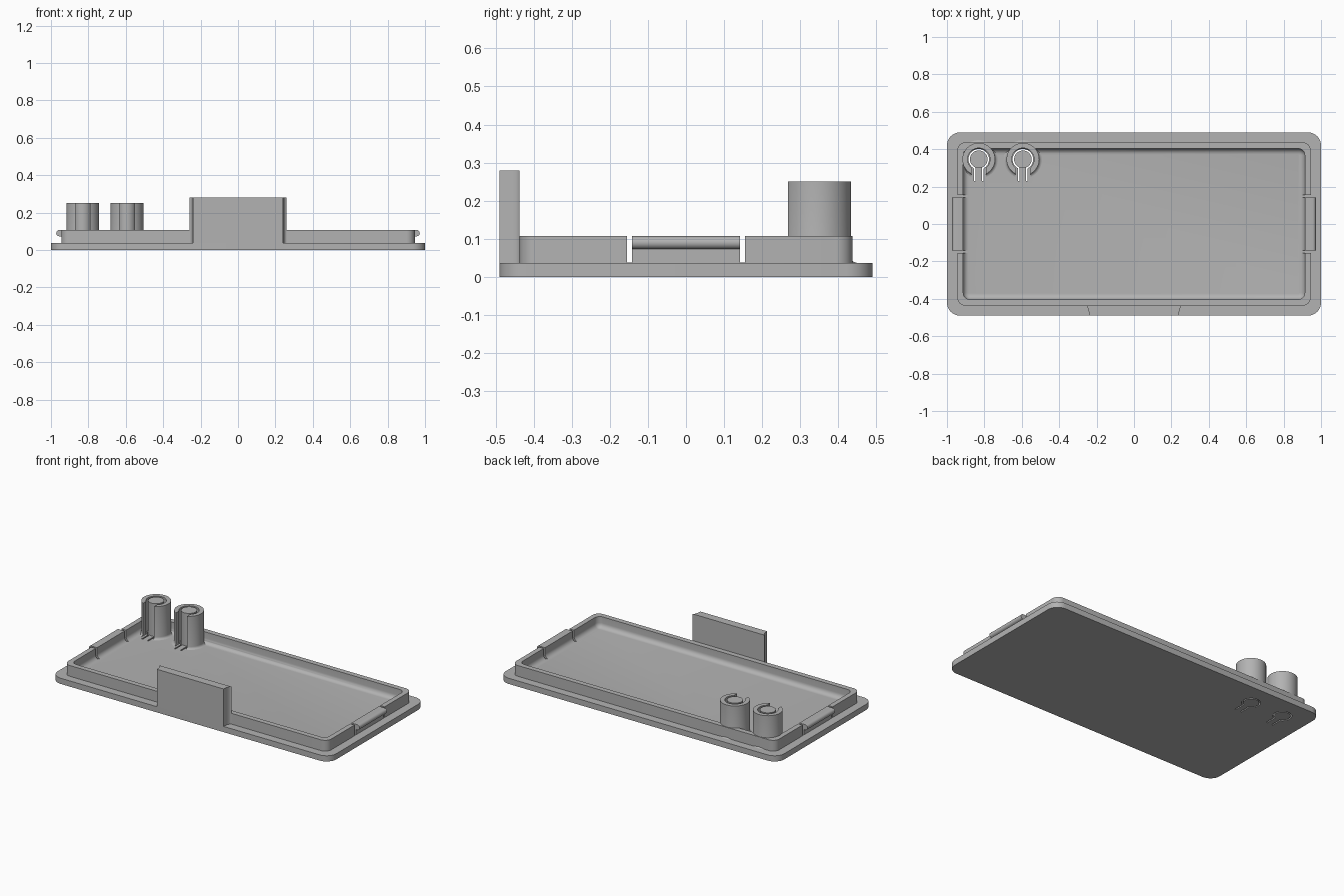
import bpy, bmesh
from math import sin, cos, pi, radians

if "Cube" in bpy.data.objects:
    bpy.data.objects.remove(bpy.data.objects["Cube"], do_unlink=True)

GREY = (0.45, 0.45, 0.45, 1)
mat = bpy.data.materials.new("plain grey plastic")
mat.use_nodes = True
mat.diffuse_color = GREY
mat.node_tree.nodes["Principled BSDF"].inputs["Base Color"].default_value = GREY

FLOOR, RIM_TOP, POST_TOP = 0.037, 0.107, 0.25


def make(name, bm):
    bmesh.ops.recalc_face_normals(bm, faces=bm.faces)
    me = bpy.data.meshes.new(name)
    bm.to_mesh(me)
    bm.free()
    me.materials.append(mat)
    ob = bpy.data.objects.new(name, me)
    bpy.context.collection.objects.link(ob)
    return ob


def skin(name, loops, closed=False):
    """Join matching point loops with quads; cap the ends or close the chain."""
    bm = bmesh.new()
    rings = [[bm.verts.new(p) for p in loop] for loop in loops]
    pairs = list(zip(rings, rings[1:]))
    if closed:
        pairs.append((rings[-1], rings[0]))
    else:
        bm.faces.new(rings[0])
        bm.faces.new(rings[-1])
    for a, b in pairs:
        for i in range(len(a)):
            j = (i + 1) % len(a)
            bm.faces.new((a[i], a[j], b[j], b[i]))
    return make(name, bm)


def box(name, x0, x1, y0, y1, z0, z1):
    base = [(x0, y0), (x1, y0), (x1, y1), (x0, y1)]
    return skin(name, [[(x, y, z) for x, y in base] for z in (z0, z1)])


def circle(cx, cy, r, z, n=48):
    return [(cx + r * cos(2 * pi * i / n), cy + r * sin(2 * pi * i / n), z) for i in range(n)]


def rounded_rect(hx, hy, r, z, n=8):
    pts = []
    for k, (sx, sy) in enumerate(((1, 1), (-1, 1), (-1, -1), (1, -1))):
        for i in range(n + 1):
            a = (k + i / n) * pi / 2
            pts.append((sx * (hx - r) + r * cos(a), sy * (hy - r) + r * sin(a), z))
    return pts


def cut(ob, cutter):
    mod = ob.modifiers.new("cut", "BOOLEAN")
    mod.operation, mod.solver, mod.object = "DIFFERENCE", "EXACT", cutter
    bpy.context.view_layer.objects.active = ob
    bpy.ops.object.modifier_apply(modifier=mod.name)
    bpy.data.objects.remove(cutter, do_unlink=True)


def smooth(ob):
    bpy.ops.object.select_all(action="DESELECT")
    ob.select_set(True)
    bpy.context.view_layer.objects.active = ob
    bpy.ops.object.shade_smooth_by_angle(angle=radians(30))


# Tray: flange plate, raised rim, and a fillet where the rim meets the floor
loops = [rounded_rect(1, 0.49, 0.07, 0),
         rounded_rect(1, 0.49, 0.07, FLOOR),
         rounded_rect(0.945, 0.437, 0.045, FLOOR),
         rounded_rect(0.945, 0.437, 0.045, RIM_TOP),
         rounded_rect(0.913, 0.403, 0.035, RIM_TOP)]
FILLET = 0.03
for i in range(7):
    a = i / 6 * pi / 2
    inset = FILLET * (1 - cos(a))
    loops.append(rounded_rect(0.913 - inset, 0.403 - inset, 0.035 - inset,
                              FLOOR + FILLET * (1 - sin(a))))
tray = skin("tray", loops)

# Slits that free the side clips from the rim
for sx in (-1, 1):
    for sy in (-1, 1):
        xs = sorted((sx * 0.875, sx * 0.96))
        ys = sorted((sy * 0.142, sy * 0.155))
        cut(tray, box("slit_cutter", *xs, *ys, FLOOR + 0.0005, 0.2))

# Rounded snap ridges on the two clips
for sx, side in ((-1, "right"), (1, "left")):
    prof = [(0.94, 0.073)]
    prof += [(0.955 + 0.017 * cos(a), 0.09 + 0.017 * sin(a))
             for a in (radians(-90 + 18 * i) for i in range(11))]
    prof.append((0.94, RIM_TOP))
    smooth(skin(side + "_clip_ridge",
                [[(sx * x, y, z) for x, z in prof] for y in (-0.142, 0.142)]))

# Front tab, flaring slightly towards the rim
flare = [(0.24 + 0.018 * (1 - cos(a)), -0.49 + 0.053 * sin(a))
         for a in (i / 6 * pi / 2 for i in range(7))]
outline = flare + [(-x, y) for x, y in reversed(flare)]
smooth(skin("front_tab", [[(x, y, z) for x, y in outline] for z in (FLOOR, 0.28)]))

# Two push buttons: keyhole in the floor, sprung tongue, pin, and slotted collar
CY = 0.346
for cx, label in ((-0.83, "outer"), (-0.594, "inner")):
    cut(tray, skin("hole_cutter", [circle(cx, CY, 0.055, z) for z in (-0.1, 0.06)]))
    cut(tray, box("slot_cutter", cx - 0.025, cx + 0.025, 0.23, CY, -0.1, 0.06))
    box(label + "_button_tongue", cx - 0.017, cx + 0.017, 0.229, CY - 0.03, 0, FLOOR)
    smooth(skin(label + "_button_pin", [circle(cx, CY, 0.047, z) for z in (0, POST_TOP)]))

    section = [(0.06, FLOOR - 0.002), (0.06, POST_TOP), (0.0875, POST_TOP)]
    section += [(0.1025 - 0.015 * cos(a), FLOOR + 0.015 * (1 - sin(a)))
                for a in (i / 4 * pi / 2 for i in range(5))]
    section.append((0.1025, FLOOR - 0.002))
    collar = skin(label + "_button_collar", [circle(cx, CY, r, z) for r, z in section], True)
    cut(collar, box("collar_cutter", cx - 0.04, cx + 0.04, CY - 0.2, CY, 0, 0.4))
    smooth(collar)

smooth(tray)
